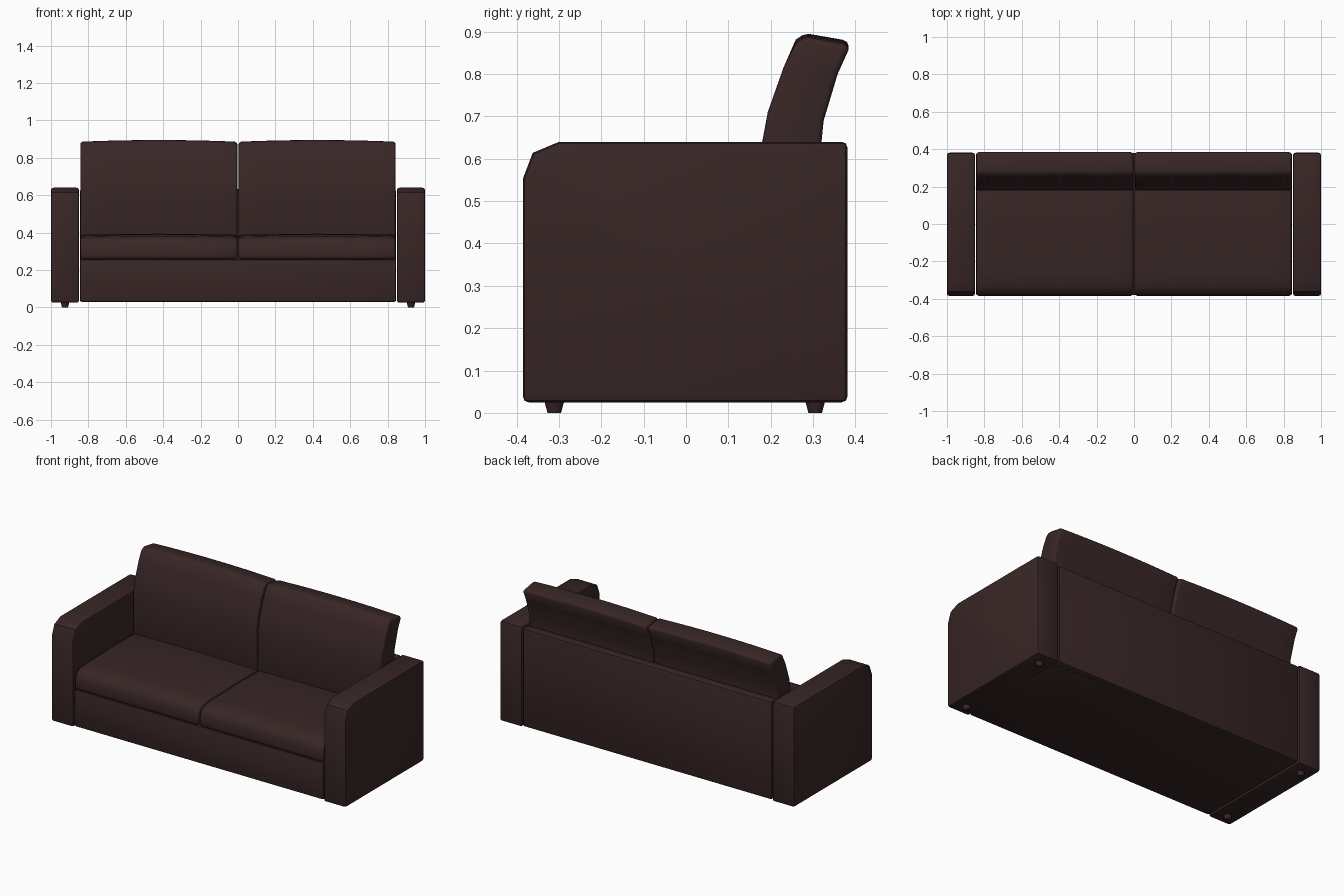
import bpy, bmesh, math

if "Cube" in bpy.data.objects:
    bpy.data.objects.remove(bpy.data.objects["Cube"])

leather = bpy.data.materials.new("dark brown leather")
leather.diffuse_color = (0.040, 0.019, 0.019, 1)
leather.use_nodes = True
leather.node_tree.nodes["Principled BSDF"].inputs["Base Color"].default_value = leather.diffuse_color


def finish(ob, bevel=0.0, segs=2, angle=40, shade=40):
    ob.data.materials.append(leather)
    bpy.ops.object.select_all(action='DESELECT')
    ob.select_set(True)
    bpy.context.view_layer.objects.active = ob
    if bevel:
        m = ob.modifiers.new("bevel", 'BEVEL')
        m.width, m.segments = bevel, segs
        m.limit_method, m.angle_limit = 'ANGLE', math.radians(angle)
        bpy.ops.object.modifier_apply(modifier=m.name)
    bpy.ops.object.shade_smooth_by_angle(angle=math.radians(shade))
    return ob


def extrude(name, profile, x0, x1, steps=1, crown=None):
    """Sweep a (y, z) profile along x; crown(u, y, z) shifts points, u in -1..1."""
    bm = bmesh.new()
    rings = []
    for i in range(steps + 1):
        u = 2 * i / steps - 1
        x = x0 + (x1 - x0) * i / steps
        ring = []
        for y, z in profile:
            dy, dz = crown(u, y, z) if crown else (0, 0)
            ring.append(bm.verts.new((x, y + dy, z + dz)))
        rings.append(ring)
    n = len(profile)
    for a, b in zip(rings, rings[1:]):
        for j in range(n):
            k = (j + 1) % n
            bm.faces.new((a[j], a[k], b[k], b[j]))
    bm.faces.new(rings[0])
    bm.faces.new(rings[-1])
    bmesh.ops.recalc_face_normals(bm, faces=bm.faces)
    me = bpy.data.meshes.new(name)
    bm.to_mesh(me)
    bm.free()
    ob = bpy.data.objects.new(name, me)
    bpy.context.collection.objects.link(ob)
    return ob


def box(y0, y1, z0, z1):
    return [(y0, z0), (y1, z0), (y1, z1), (y0, z1)]


arm_profile = [(-0.385, 0.025), (0.381, 0.025), (0.381, 0.64),
               (-0.30, 0.64), (-0.362, 0.614), (-0.385, 0.553)]
seat_profile = [(-0.38, 0.257), (0.30, 0.257), (0.30, 0.388), (0.0, 0.388), (-0.26, 0.384),
                (-0.335, 0.376), (-0.368, 0.358), (-0.382, 0.325), (-0.384, 0.28)]
back_profile = [(0.18, 0.36), (0.32, 0.36), (0.32, 0.64), (0.325, 0.69),
                (0.358, 0.80), (0.384, 0.857), (0.380, 0.867), (0.370, 0.872),
                (0.29, 0.886), (0.275, 0.883), (0.259, 0.872),
                (0.23, 0.815), (0.193, 0.71), (0.18, 0.64)]


# cushions bulge softly towards the middle of their width
def seat_crown(u, y, z):
    return 0, (0.006 * (1 - u * u) if z > 0.35 else 0)


def back_crown(u, y, z):
    return 0, (0.009 * (1 - u * u) if z > 0.84 else 0)


# base box and back panel between the arms
finish(extrude("base", box(-0.38, 0.37, 0.03, 0.257), -0.846, 0.846), 0.01)
finish(extrude("back_panel", box(0.318, 0.379, 0.03, 0.632), -0.846, 0.846), 0.012)

for side, s in (("left", -1), ("right", 1)):
    # arm
    finish(extrude(side + "_arm", arm_profile, s * 0.85, s * 1.0), 0.013, 2, 50)
    # seat and back cushions
    finish(extrude(side + "_seat_cushion", seat_profile, s * 0.004, s * 0.843, 8, seat_crown),
           0.013, 2, 50, 50)
    finish(extrude(side + "_back_cushion", back_profile, s * 0.004, s * 0.843, 8, back_crown),
           0.02, 3, 60, 50)
    # tapered feet
    for end, y in (("front", -0.311), ("rear", 0.305)):
        bpy.ops.mesh.primitive_cone_add(vertices=12, radius1=0.016, radius2=0.024, depth=0.03,
                                        location=(s * 0.925, y, 0.015))
        foot = bpy.context.object
        foot.name = side + "_" + end + "_foot"
        finish(foot)
